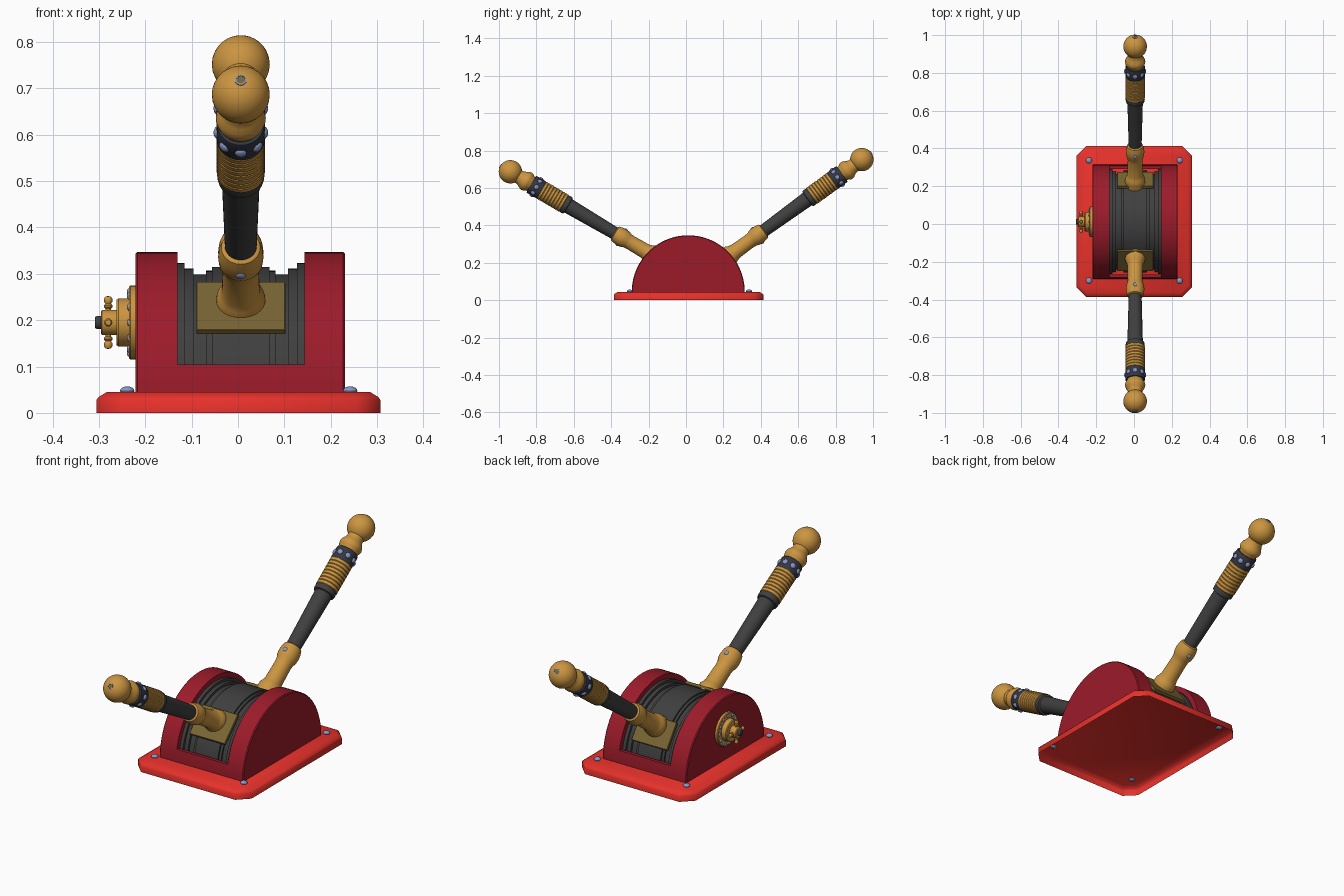
import bpy, bmesh, math
from mathutils import Matrix, Vector

if "Cube" in bpy.data.objects:
    bpy.data.objects.remove(bpy.data.objects["Cube"])

def mat(name, *rgb):
    m = bpy.data.materials.new(name)
    m.diffuse_color = (*rgb, 1)
    m.use_nodes = True
    m.node_tree.nodes["Principled BSDF"].inputs["Base Color"].default_value = m.diffuse_color
    return m

RED = mat("bright_red", 0.84, 0.032, 0.025)
DARK_RED = mat("dark_red", 0.33, 0.011, 0.023)
GOLD = mat("gold", 0.60, 0.30, 0.052)
BRASS = mat("dull_brass", 0.19, 0.13, 0.033)
GREY = mat("dark_grey", 0.05, 0.05, 0.05)
NAVY = mat("navy_black", 0.035, 0.038, 0.055)
STEEL = mat("blue_steel", 0.25, 0.31, 0.55)

T, R = Matrix.Translation, Matrix.Rotation
CX, CY, CZ = 0.006, 0.012, 0.045        # drum centre
RAD = 0.302                             # housing radius


def finish(name, bm, material, matrix=Matrix(), smooth=35):
    bmesh.ops.remove_doubles(bm, verts=bm.verts, dist=1e-5)
    bmesh.ops.recalc_face_normals(bm, faces=bm.faces)
    me = bpy.data.meshes.new(name)
    bm.transform(matrix)
    bm.to_mesh(me)
    bm.free()
    me.materials.append(material)
    ob = bpy.data.objects.new(name, me)
    bpy.context.collection.objects.link(ob)
    if smooth:
        bpy.ops.object.select_all(action='DESELECT')
        ob.select_set(True)
        bpy.context.view_layer.objects.active = ob
        bpy.ops.object.shade_smooth_by_angle(angle=math.radians(smooth))
    return ob


def lathe(name, profile, material, matrix=Matrix(), n=32, start=0, sweep=2 * math.pi):
    """Turn (radius, height) points about local z."""
    bm = bmesh.new()
    rings = []
    for i in range(n + 1):
        a = start + sweep * i / n
        rings.append([bm.verts.new((r * math.cos(a), r * math.sin(a), h)) for r, h in profile])
    for p, q in zip(rings, rings[1:]):
        for j in range(len(profile) - 1):
            bm.faces.new((p[j], q[j], q[j + 1], p[j + 1]))
    return finish(name, bm, material, matrix)


def box(name, size, material, matrix, bevel=0.0):
    bm = bmesh.new()
    bmesh.ops.create_cube(bm, size=1, matrix=Matrix.Diagonal((*size, 1)))
    if bevel:
        bmesh.ops.bevel(bm, geom=bm.edges[:], offset=bevel, segments=1, affect='EDGES')
    return finish(name, bm, material, matrix, 0)


def domes(name, matrices, radius, flat, material):
    """Flattened round rivet heads, one per matrix."""
    bm = bmesh.new()
    for m in matrices:
        bmesh.ops.create_uvsphere(bm, u_segments=14, v_segments=8, radius=radius,
                                  matrix=m @ Matrix.Diagonal((1, 1, flat, 1)))
    return finish(name, bm, material)


# Base: a hollow tray, open underneath, with cut corners and a chamfered rim
bm = bmesh.new()
loops = []
for inset, z in ((0, 0), (0, 0.028), (0.004, 0.034), (0.022, 0.045)):
    hx, hy, c = 0.306 - inset, 0.4 - inset, 0.052 - inset * 0.6
    pts = [(hx, -hy + c), (hx, hy - c), (hx - c, hy), (-hx + c, hy),
           (-hx, hy - c), (-hx, -hy + c), (-hx + c, -hy), (hx - c, -hy)]
    loops.append([bm.verts.new((x, y, z)) for x, y in pts])
for p, q in zip(loops, loops[1:]):
    for i in range(8):
        bm.faces.new((p[i], p[(i + 1) % 8], q[(i + 1) % 8], q[i]))
bm.faces.new(loops[-1])
finish("base_plate", bm, RED, T((0.001, 0.014, 0)), 50)
domes("base_bolts", [T((x, y, 0.0475)) for x in (-0.239, 0.242) for y in (-0.30, 0.337)],
      0.016, 0.6, STEEL)

# Housing: two half-round cheeks joined by low curved sills at front and back
half = dict(start=math.pi / 2, sweep=math.pi)
TO_X = R(math.pi / 2, 4, 'Y')
b = 0.004
for side, x0, x1, prof in (
        ("left", -0.221, -0.131, lambda w: [(0, 0), (RAD - b, 0), (RAD, b), (RAD, w), (0, w)]),
        ("right", 0.143, 0.231, lambda w: [(0, 0), (RAD, 0), (RAD, w - b), (RAD - b, w), (0, w)])):
    lathe(f"{side}_cheek", prof(x1 - x0), DARK_RED, T((x0, CY, CZ)) @ TO_X, n=48, **half)
arc = math.pi * 3 / 48
for side, a in (("front", 1.5 * math.pi - arc), ("back", math.pi / 2)):
    lathe(f"{side}_sill", [(0.284, -0.137), (RAD, -0.137), (RAD, 0.137), (0.284, 0.137)],
          DARK_RED, T((CX, CY, CZ)) @ TO_X, n=3, start=a, sweep=arc)
    box(f"{side}_sill_top", (0.274, 0.016, 0.002), DARK_RED,
        T((CX, CY + (-1 if side == "front" else 1) * 0.2875, 0.1025)))

# Stepped drum
steps = [(0.278, 0.137), (0.278, 0.121), (0.266, 0.121), (0.266, 0.102), (0.254, 0.102),
         (0.254, 0.075), (0.262, 0.075), (0.262, 0.062), (0.270, 0.062)]
drum = [(r, -h) for r, h in steps] + [(r, h) for r, h in reversed(steps)]
lathe("drum", drum, GREY, T((CX, CY, CZ)) @ TO_X, n=48, **half)


# Levers: turned parts along the lever axis
def lever(side, base, tilt, plate_tilt, plate_len, plate_shift):
    m = T(base) @ R(math.radians(tilt), 4, 'X')
    part = lambda name, prof, material: lathe(f"{side}_{name}", prof, material, m)
    pm = T((CX, CY, CZ)) @ R(math.radians(plate_tilt), 4, 'X') @ T((0, plate_shift, 0.272))
    box(f"{side}_mount_plate", (0.192, plate_len, 0.014), BRASS, pm, 0.002)
    part("socket", [(0, -0.02), (0.053, -0.02), (0.053, 0.015), (0.052, 0.026), (0.046, 0.038),
                    (0.041, 0.055), (0.039, 0.145), (0.041, 0.165), (0.047, 0.178),
                    (0.049, 0.2), (0.047, 0.222), (0.042, 0.24), (0.034, 0.245), (0, 0.245)], GOLD)
    part("shaft", [(0.034, 0.23), (0.041, 0.53), (0.049, 0.533), (0.051, 0.545),
                   (0.049, 0.56), (0, 0.56)], GREY)
    # ridged grip
    grip, n, z0, z1 = [(0, 0.558)], 8, 0.558, 0.698
    for i in range(n):
        a, d = z0 + (z1 - z0) * i / n, (z1 - z0) / n
        grip += [(0.0495, a), (0.052, a + d * 0.15), (0.052, a + d * 0.85), (0.0495, a + d)]
    part("grip", grip + [(0, z1)], GOLD)
    part("collar", [(0, 0.695), (0.05, 0.695), (0.052, 0.70), (0.052, 0.755),
                    (0.05, 0.76), (0, 0.76)], NAVY)
    part("neck", [(0.042, 0.755), (0.044, 0.768), (0.051, 0.777), (0.054, 0.79), (0.051, 0.803),
                  (0.044, 0.815), (0.038, 0.828), (0.038, 0.85)], GOLD)
    ball = [(0.0625 * math.sin(i * math.pi / 20), 0.89 - 0.0625 * math.cos(i * math.pi / 20))
            for i in range(21)]
    part("ball_knob", ball, GOLD)
    part("knob_tip_ring", [(0.013, 0.945), (0.013, 0.953), (0.0095, 0.954), (0.0095, 0.949)], STEEL)
    part("knob_tip_hole", [(0.010, 0.9525), (0, 0.9533)], BRASS)
    out = lambda a, r, z: m @ R(a, 4, 'Z') @ T((r, 0, z)) @ R(math.pi / 2, 4, 'Y')
    domes(f"{side}_collar_studs", [out(i * math.pi / 4, 0.051, 0.728) for i in range(8)],
          0.013, 0.6, STEEL)
    domes(f"{side}_socket_studs", [out(a, 0.047, 0.2) for a in (math.pi / 2, -math.pi / 2)],
          0.011, 0.5, STEEL)


lever("front", (CX, -0.172, 0.235), 59.5, 45, 0.148, -0.016)
lever("back", (CX, 0.22, 0.229), -54, -54, 0.132, 0)

# Valve on the left cheek
vm = T((-0.22, CY, 0.195)) @ R(-math.pi / 2, 4, 'Y')
lathe("valve_flange", [(0, 0), (0.08, 0), (0.08, 0.012), (0.077, 0.015), (0.052, 0.015),
                       (0.052, 0.038), (0.049, 0.042), (0.027, 0.042), (0.027, 0.073),
                       (0.024, 0.076), (0, 0.076)], GOLD, vm)
lathe("valve_tip", [(0.014, 0.07), (0.014, 0.085), (0.012, 0.088), (0, 0.088)], GREY, vm, 16)
domes("valve_flange_studs", [vm @ R(i * math.pi / 6, 4, 'Z') @ T((0.066, 0, 0.015))
                             for i in range(12)], 0.008, 0.6, STEEL)
spoke = [(0.006, 0.02), (0.006, 0.03), (0.009, 0.033), (0.009, 0.037), (0.006, 0.04),
         (0.009, 0.045), (0.009, 0.051), (0.006, 0.056), (0, 0.057)]
for i in range(4):
    lathe(f"valve_spoke_{i + 1}", spoke, GOLD,
          vm @ T((0, 0, 0.06)) @ R(i * math.pi / 2, 4, 'Z') @ R(math.pi / 2, 4, 'Y'), 12)
